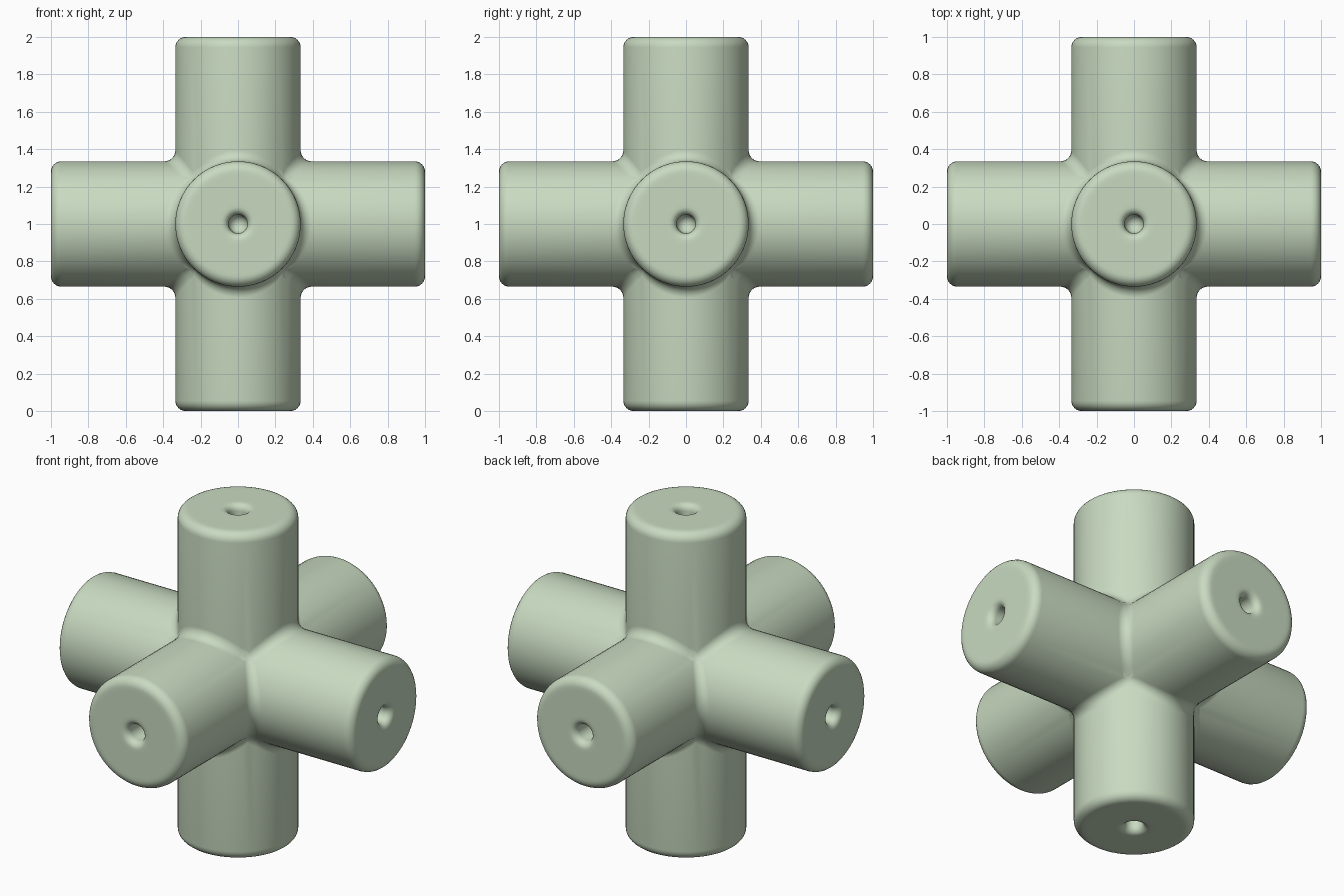
import bpy, bmesh
from math import pi, sin, cos
from mathutils import Vector, Matrix

if "Cube" in bpy.data.objects:
    bpy.data.objects.remove(bpy.data.objects["Cube"])

R = 0.335      # arm radius
F = 0.06       # fillet radius at the joints
E = 0.055      # rounding of the arm ends
SEG = 16       # segments per quarter turn
ARC = 6        # segments per half fillet


def arc(cr, cz, rad, a0, a1, n):
    return [(cr + rad * cos(a0 + (a1 - a0) * i / n),
             cz + rad * sin(a0 + (a1 - a0) * i / n)) for i in range(n + 1)]


# End profile (radius, height): bowl-bottomed hole, flared lip, flat face, rounded rim
profile = arc(0, 0.87, 0.05, -pi / 2, 0, 5)
profile += arc(0.09, 0.96, 0.04, pi, pi / 2, 5)
profile += [(0.11, 1.0), (R - E - 0.02, 1.0)]
profile += arc(R - E, 1 - E, E, pi / 2, 0, 6)


def column(t):
    """Points down one side of the upright arm, ending mid-fillet."""
    c, s = cos(t), sin(t)
    pts = [Vector((r * c, r * s, z)) for r, z in profile]
    centre = Vector((c, s, c)) * (R + F)
    n1 = Vector((c, s, 0))
    n2 = Vector((c, 2 * s, c)).normalized()
    pts += [centre - F * n1.slerp(n2, k / ARC) for k in range(ARC + 1)]
    return pts


bm = bmesh.new()

# Six arms, each made of four identical quarter sectors
columns = [column(-pi / 4 + pi / 2 * i / SEG) for i in range(SEG + 1)]
arms = [Matrix.Rotation(a, 4, 'X') for a in (0, pi / 2, pi, -pi / 2)]
arms += [Matrix.Rotation(a, 4, 'Y') for a in (pi / 2, -pi / 2)]
for arm in arms:
    for q in range(4):
        m = arm @ Matrix.Rotation(q * pi / 2, 4, 'Z')
        grid = [[bm.verts.new(m @ p) for p in col] for col in columns]
        for a, b in zip(grid, grid[1:]):
            for j in range(len(a) - 1):
                bm.faces.new((a[j], a[j + 1], b[j + 1], b[j]))
bmesh.ops.remove_doubles(bm, verts=bm.verts[:], dist=1e-4)

# Small spherical patches where three arms meet
edges = [e for e in bm.edges if e.is_boundary]
filled = bmesh.ops.holes_fill(bm, edges=edges, sides=0)["faces"]
for v in bmesh.ops.poke(bm, faces=filled)["verts"]:
    d = v.co.normalized()
    v.co = d * ((R + F) * 1.5 ** 0.5 - F)

bmesh.ops.recalc_face_normals(bm, faces=bm.faces[:])
bmesh.ops.translate(bm, verts=bm.verts[:], vec=(0, 0, 1))
for f in bm.faces:
    f.smooth = True

mesh = bpy.data.meshes.new("six_way_connector")
bm.to_mesh(mesh)
bm.free()
obj = bpy.data.objects.new("six_way_connector", mesh)
bpy.context.collection.objects.link(obj)

# Soft green finish
mat = bpy.data.materials.new("pale_green")
mat.diffuse_color = (0.58, 0.70, 0.53, 1)
mat.use_nodes = True
mat.node_tree.nodes["Principled BSDF"].inputs["Base Color"].default_value = mat.diffuse_color
mesh.materials.append(mat)
